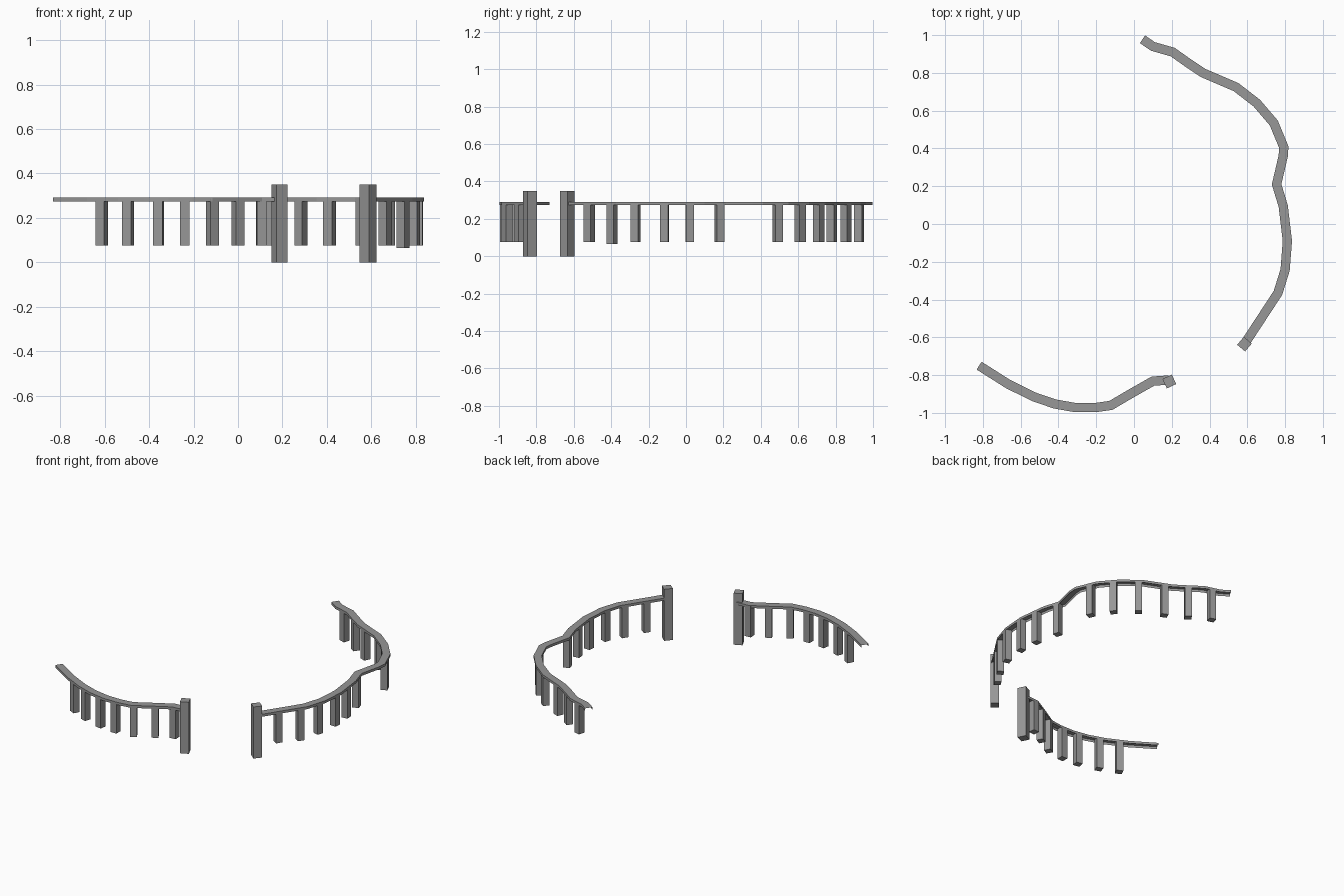
import bpy, bmesh, math
from mathutils import Vector, Matrix

cube = bpy.data.objects.get("Cube")
if cube:
    bpy.data.objects.remove(cube, do_unlink=True)

# One plain grey for everything
grey = bpy.data.materials.new("fence grey")
grey.use_nodes = True
grey.diffuse_color = (0.31, 0.31, 0.31, 1)
grey.node_tree.nodes["Principled BSDF"].inputs["Base Color"].default_value = (0.31, 0.31, 0.31, 1)

RAIL_TOP, RAIL_BOTTOM, RAIL_WIDTH = 0.291, 0.274, 0.049
POST_BOTTOM, POST_SIZE = 0.075, 0.043
GATE_HEIGHT, GATE_SIZE = 0.35, 0.055


def add_object(name, bm):
    mesh = bpy.data.meshes.new(name)
    bm.to_mesh(mesh)
    bm.free()
    mesh.materials.append(grey)
    obj = bpy.data.objects.new(name, mesh)
    bpy.context.collection.objects.link(obj)
    return obj


def add_post(name, x, y, angle, size, bottom, top):
    bm = bmesh.new()
    place = (Matrix.Translation((x, y, (bottom + top) / 2))
             @ Matrix.Rotation(angle, 4, 'Z')
             @ Matrix.Diagonal((size, size, top - bottom, 1)))
    bmesh.ops.create_cube(bm, size=1, matrix=place)
    add_object(name, bm)


def add_rail(name, path):
    """Shallow channel, open below, swept along the path with mitred joints."""
    pts = [Vector(p) for p in path]
    dirs = [(b - a).normalized() for a, b in zip(pts, pts[1:])]
    bm = bmesh.new()
    rows = []
    for i, p in enumerate(pts):
        before, after = dirs[max(i - 1, 0)], dirs[min(i, len(dirs) - 1)]
        t = (before + after).normalized()
        side = Vector((-t.y, t.x)) * (RAIL_WIDTH / 2 / t.dot(after))
        left, right = p + side, p - side
        rows.append([bm.verts.new((q.x, q.y, z)) for q, z in (
            (left, RAIL_BOTTOM), (left, RAIL_TOP),
            (right, RAIL_TOP), (right, RAIL_BOTTOM))])
    for a, b in zip(rows, rows[1:]):
        for k in range(3):
            bm.faces.new((a[k], a[k + 1], b[k + 1], b[k]))
    bm.normal_update()
    if sum(f.normal.z for f in bm.faces) < 0:
        bmesh.ops.reverse_faces(bm, faces=bm.faces[:])
    add_object(name, bm)


def add_posts(name, path, axis, stations, short=None):
    """Posts under the rail, turned to follow it, at stations along one axis."""
    for n, s in enumerate(stations, 1):
        for a, b in zip(path, path[1:]):
            if min(a[axis], b[axis]) <= s <= max(a[axis], b[axis]):
                a, b = Vector(a), Vector(b)
                p = a.lerp(b, (s - a[axis]) / (b[axis] - a[axis]))
                angle = math.atan2(b.y - a.y, b.x - a.x)
                bottom = POST_BOTTOM - (0.01 if s == short else 0)
                add_post(f"{name}_{n}", p.x, p.y, angle, POST_SIZE, bottom, RAIL_TOP - 0.004)
                break


# Front fence run
front_path = [(-0.82, -0.75), (-0.667, -0.847), (-0.53, -0.915), (-0.418, -0.953),
              (-0.31, -0.972), (-0.206, -0.972), (-0.122, -0.96), (-0.02, -0.90),
              (0.10, -0.832), (0.185, -0.826)]
add_rail("front_rail", front_path)
add_posts("front_post", front_path, 0, [-0.613, -0.495, -0.358, -0.24, -0.115, 0.0, 0.105])
add_post("front_gate_post", 0.187, -0.834, math.radians(25), GATE_SIZE, 0, GATE_HEIGHT)

# Side fence run
side_path = [(0.045, 0.978), (0.10, 0.94), (0.205, 0.91), (0.28, 0.857), (0.365, 0.80),
             (0.54, 0.725), (0.65, 0.64), (0.74, 0.535), (0.793, 0.407), (0.79, 0.36),
             (0.755, 0.21), (0.79, 0.095), (0.812, -0.09), (0.80, -0.243),
             (0.762, -0.365), (0.595, -0.62)]
add_rail("side_rail", side_path)
add_posts("side_post", side_path, 1,
          [-0.517, -0.395, -0.27, -0.115, 0.02, 0.18, 0.49, 0.61, 0.71, 0.78, 0.855, 0.925],
          short=-0.395)
add_post("side_gate_post", 0.585, -0.636, math.radians(50), GATE_SIZE, 0, GATE_HEIGHT)
